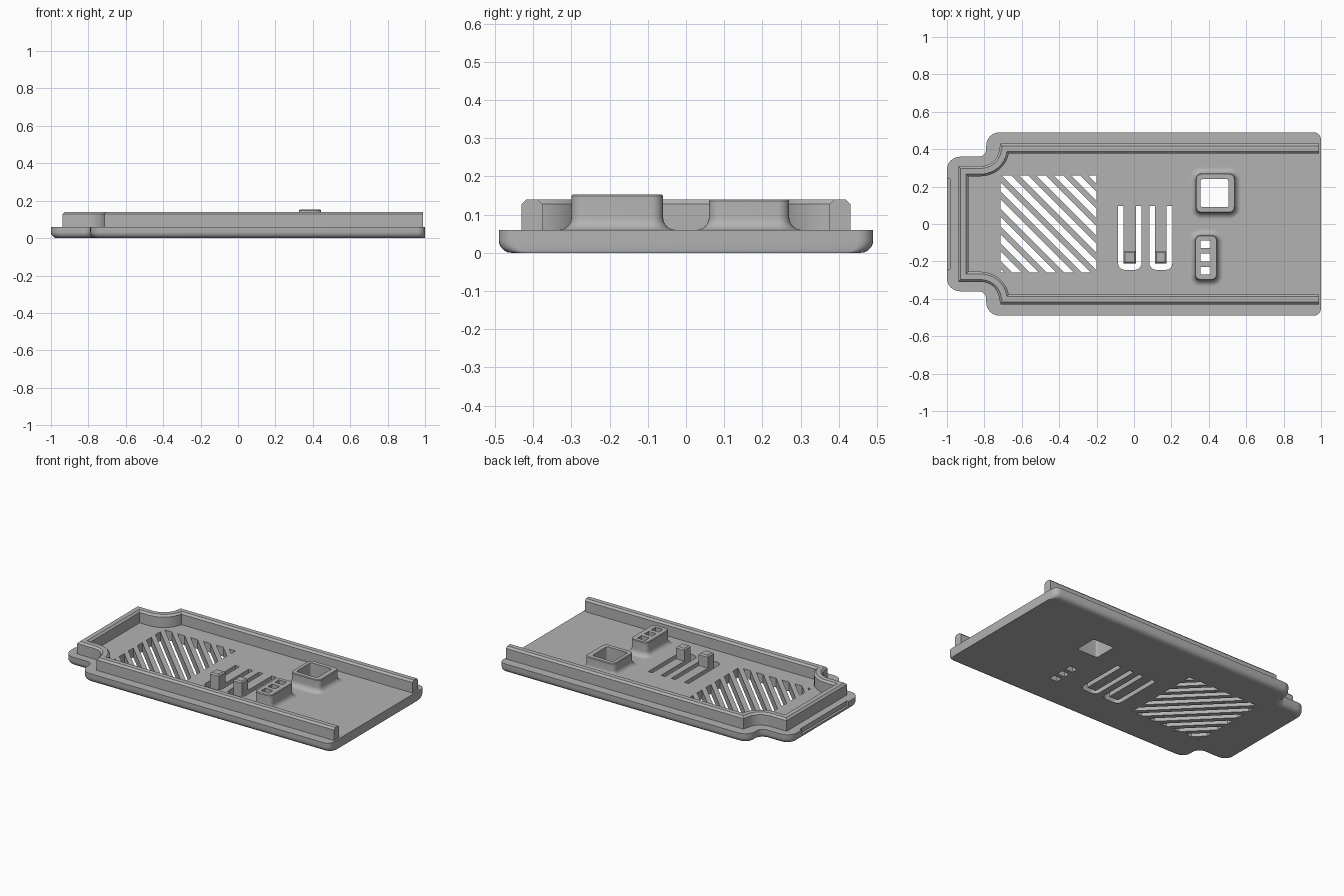
import bpy, bmesh
from math import sin, cos, pi, radians
from mathutils import Vector

if "Cube" in bpy.data.objects:
    bpy.data.objects.remove(bpy.data.objects["Cube"])

grey = bpy.data.materials.new("plain grey")
grey.use_nodes = True
grey.diffuse_color = (0.45, 0.45, 0.45, 1)
grey.node_tree.nodes["Principled BSDF"].inputs["Base Color"].default_value = grey.diffuse_color


def rounded(corners, steps=6):
    """Outline with right-angle corners (x, y, radius) rounded off."""
    out = []
    for i, (x, y, r) in enumerate(corners):
        p = Vector((x, y))
        if not r:
            out.append(p)
            continue
        u = (Vector(corners[i - 1][:2]) - p).normalized()
        v = (Vector(corners[(i + 1) % len(corners)][:2]) - p).normalized()
        c = p + (u + v) * r
        for k in range(steps + 1):
            t = pi / 2 * k / steps
            out.append(c - v * r * cos(t) - u * r * sin(t))
    return out


def offset(path, d, closed=True):
    """Move a path sideways to its left by d, with mitred corners."""
    out, n = [], len(path)
    for i, p in enumerate(path):
        a = (p - path[i - 1]).normalized() if closed or i else None
        b = (path[(i + 1) % n] - p).normalized() if closed or i < n - 1 else None
        a, b = a or b, b or a
        na, nb = Vector((-a.y, a.x)), Vector((-b.y, b.x))
        out.append(p + (na + nb) * d / (1 + na.dot(nb)))
    return out


def loft(bm, rings, closed=True):
    """Join equal rings of 3D points; the first and last ring are capped."""
    rows = [[bm.verts.new(p) for p in ring] for ring in rings]
    n = len(rows[0])
    for lo, hi in zip(rows, rows[1:]):
        for i in range(n):
            j = (i + 1) % n
            bm.faces.new((lo[i], lo[j], hi[j], hi[i]))
    bm.faces.new(rows[0][::-1])
    bm.faces.new(rows[-1])


def at(path, z):
    return [(p.x, p.y, z) for p in path]


def prism(bm, path, z0, z1):
    loft(bm, [at(path, z0), at(path, z1)])


def box(x0, x1, y0, y1, r=0):
    return rounded([(x0, y0, r), (x1, y0, r), (x1, y1, r), (x0, y1, r)])


def make(name, bm):
    bmesh.ops.recalc_face_normals(bm, faces=bm.faces)
    me = bpy.data.meshes.new(name)
    bm.to_mesh(me)
    bm.free()
    me.materials.append(grey)
    ob = bpy.data.objects.new(name, me)
    bpy.context.collection.objects.link(ob)
    return ob


def select(ob):
    bpy.ops.object.select_all(action='DESELECT')
    ob.select_set(True)
    bpy.context.view_layer.objects.active = ob


def smooth(ob):
    select(ob)
    bpy.ops.object.shade_smooth_by_angle(angle=radians(35))
    for f in ob.data.polygons:
        if abs(f.normal.z) > 0.99:
            f.use_smooth = False


FLOOR, R = 0.06, 0.033

# Base plate with stepped end and rounded lower edge
half = [(-1, 0.36, 0.07), (-0.79, 0.36, 0.04), (-0.79, 0.49, 0.07), (1, 0.49, 0.04)]
outline = rounded([(x, -y, r) for x, y, r in half] + half[::-1])


def plate_ring(d, z):
    ring = offset(outline, d)
    for i, p in enumerate(outline):
        if p.x > 0.5:  # the open end stays upright
            ring[i] = Vector((p.x, p.y - d if p.y > 0 else p.y + d))
    return at(ring, z)


bm = bmesh.new()
rings = [plate_ring(R * (1 - sin(t)), R * (1 - cos(t))) for t in [pi / 10 * k for k in range(6)]]
loft(bm, rings + [plate_ring(0, FLOOR)])
plate = make("base_plate", bm)

# Raised collars with flared feet
collars = []
for name, rect, top in (("square_collar", (0.33, 0.54, 0.06, 0.27), 0.14),
                        ("switch_collar", (0.325, 0.445, -0.30, -0.06), 0.153)):
    path = box(*rect, 0.03)
    bm = bmesh.new()
    rings = [at(offset(path, -R), FLOOR - 0.01)]
    for k in range(7):
        t = pi / 12 * k
        rings.append(at(offset(path, -R * (1 - sin(t))), FLOOR + R * (1 - cos(t))))
    loft(bm, rings + [at(path, top - 0.004), at(offset(path, 0.004), top)])
    collars.append(make(name, bm))

# Cutter: collar openings, tongue slots, diagonal vents, end recess
bm = bmesh.new()
prism(bm, box(0.355, 0.505, 0.09, 0.24, 0.012), -0.1, 0.3)
for y in (-0.25, -0.18, -0.108):
    prism(bm, box(0.355, 0.41, y - 0.021, y + 0.021), -0.1, 0.3)
tongues = ((-0.085, 0.04), (0.083, 0.205))
W = 0.03
for x0, x1 in tongues:
    prism(bm, rounded([(x0, 0.095, 0), (x0, -0.245, 0.035), (x1, -0.245, 0.035), (x1, 0.095, 0),
                       (x1 - W, 0.095, 0), (x1 - W, -0.21, 0), (x0 + W, -0.21, 0),
                       (x0 + W, 0.095, 0)]), -0.1, 0.3)
X0, X1, Y = -0.715, -0.2, 0.26
for k in range(12):
    c = 0.04 - 0.0925 * k
    ends = [min(max(c + s, X0 - Y + 0.004), X1 + Y - 0.004) for s in (-0.025, 0.025)]
    if ends[1] - ends[0] < 0.005:
        continue
    upper = [max(X0, s - Y) for s in ends]
    lower = [min(X1, s + Y) for s in ends]
    path = [Vector((x, s - x)) for x, s in
            ((upper[0], ends[0]), (lower[0], ends[0]), (lower[1], ends[1]), (upper[1], ends[1]))]
    prism(bm, path, -0.1, 0.3)
prism(bm, box(-1.05, -0.985, -0.24, 0.24), 0.03, 0.1)
cutter = make("hole_cutter", bm)
cutter.hide_render = True

for ob in [plate] + collars:
    mod = ob.modifiers.new("holes", 'BOOLEAN')
    mod.operation, mod.solver, mod.object = 'DIFFERENCE', 'EXACT', cutter
    select(ob)
    bpy.ops.object.modifier_apply(modifier=mod.name)
    smooth(ob)
bpy.data.objects.remove(cutter)

# Rim wall: chamfered section swept around the sides and the stepped end
side = [Vector((0.99, 0.403)), Vector((-0.692, 0.403))]
for k in range(1, 9):
    t = radians(-10 * k - 10)
    side.append(Vector((-0.82 + 0.128 * cos(t), 0.41 + 0.128 * sin(t))))
side.append(Vector((-0.912, 0.282)))
path = side + [Vector((p.x, -p.y)) for p in reversed(side)]
section = [(0.027, 0.05), (0.027, 0.128), (0.015, 0.14),
           (-0.015, 0.14), (-0.027, 0.128), (-0.027, 0.05)]
lines = [at(offset(path, d, closed=False), z) for d, z in section]
bm = bmesh.new()
loft(bm, list(zip(*lines)))
smooth(make("rim_wall", bm))

# Push posts at the free ends of the tongues
for i, (x0, x1) in enumerate(tongues):
    bm = bmesh.new()
    path = box(x0 + W, x1 - W, -0.21, -0.145)
    loft(bm, [at(path, 0.05), at(path, 0.13), at(offset(path, 0.008), 0.138)])
    make(f"push_post_{i + 1}", bm)
